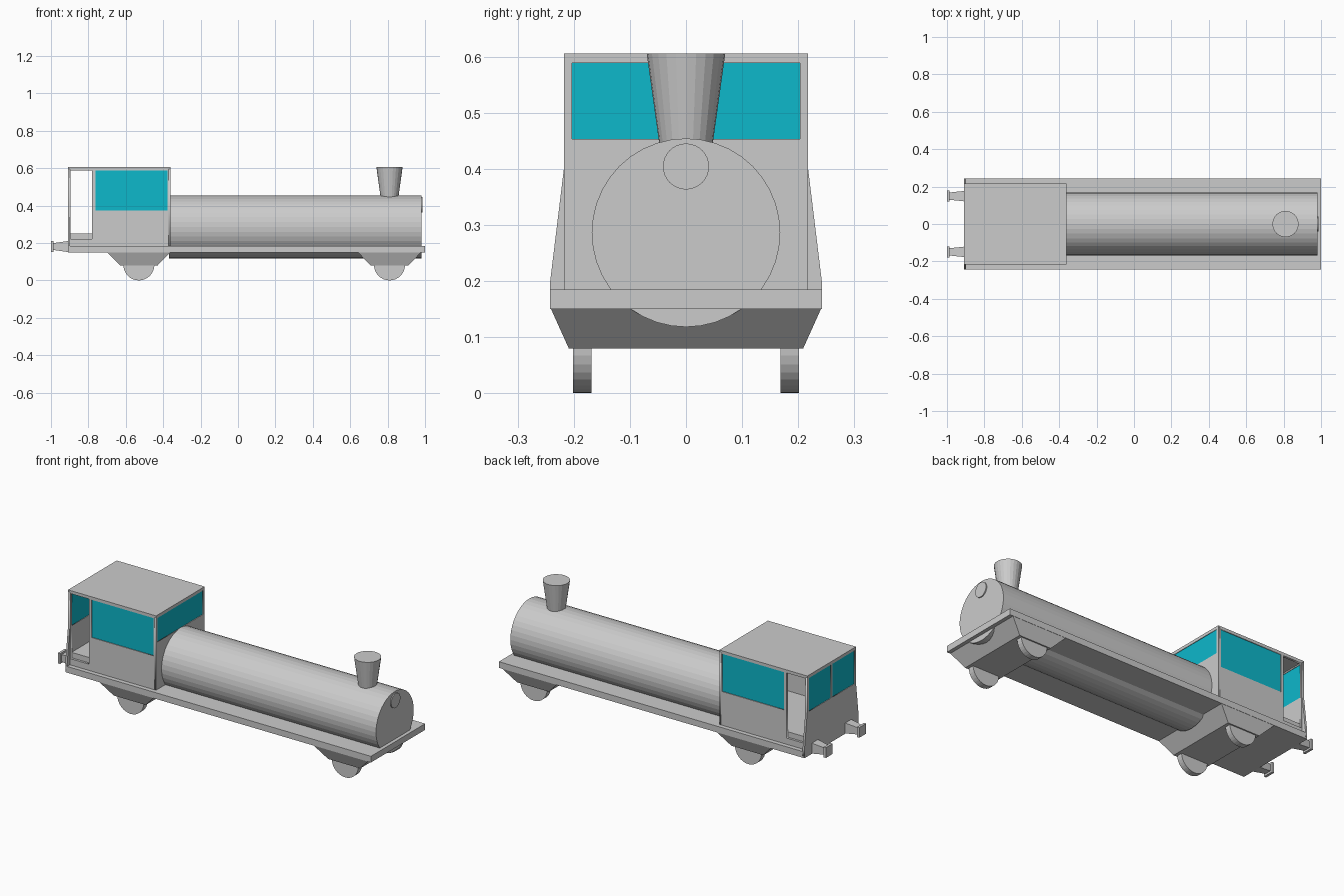
import bpy, bmesh, math
from mathutils import Matrix, Vector

if "Cube" in bpy.data.objects:
    bpy.data.objects.remove(bpy.data.objects["Cube"])


def material(name, rgb):
    m = bpy.data.materials.new(name)
    m.diffuse_color = (*rgb, 1)
    m.use_nodes = True
    m.node_tree.nodes["Principled BSDF"].inputs["Base Color"].default_value = m.diffuse_color
    return m


GREY = material("light_grey", (0.6, 0.6, 0.6))
TEAL = material("teal_glass", (0.004, 0.48, 0.60))


def add(name, mesh, mat=GREY):
    mesh.materials.clear()
    mesh.materials.append(mat)
    ob = bpy.data.objects.new(name, mesh)
    bpy.context.collection.objects.link(ob)
    return ob


def from_bm(name, bm, mat=GREY):
    bmesh.ops.recalc_face_normals(bm, faces=bm.faces)
    me = bpy.data.meshes.new(name)
    bm.to_mesh(me)
    bm.free()
    return add(name, me, mat)


def box(name, x, y, z, mat=GREY):
    bm = bmesh.new()
    bmesh.ops.create_cube(bm, size=1)
    for v in bm.verts:
        v.co = [(a + b) / 2 + c * (b - a) for (a, b), c in zip((x, y, z), v.co)]
    return from_bm(name, bm, mat)


def loft(name, centre, rings, rot=Matrix()):
    """Solid through rectangles (height, half width, half depth)."""
    bm = bmesh.new()
    prev = None
    for h, a, b in rings:
        ring = [bm.verts.new(Vector(centre) + rot @ Vector((sx * a, sy * b, h)))
                for sx, sy in ((-1, -1), (1, -1), (1, 1), (-1, 1))]
        if prev:
            for i in range(4):
                j = (i + 1) % 4
                bm.faces.new((prev[i], prev[j], ring[j], ring[i]))
        else:
            bm.faces.new(ring[::-1])
        prev = ring
    bm.faces.new(prev)
    return from_bm(name, bm)


def cylinder(name, centre, axis, length, r1, r2, sides):
    bm = bmesh.new()
    rot = Vector((0, 0, 1)).rotation_difference(Vector(axis)).to_matrix().to_4x4()
    bmesh.ops.create_cone(bm, cap_ends=True, segments=sides, radius1=r1, radius2=r2,
                          depth=length, matrix=Matrix.Translation(centre) @ rot)
    return from_bm(name, bm)


def rect(u0, u1, v0, v1):
    return [(u0, v0), (u1, v0), (u1, v1), (u0, v1)]


def wall(name, outlines, thick, matrix):
    """Flat panel from an outer outline followed by its openings."""
    cu = bpy.data.curves.new(name, 'CURVE')
    cu.dimensions, cu.fill_mode, cu.extrude = '2D', 'BOTH', thick / 2
    for pts in outlines:
        sp = cu.splines.new('POLY')
        sp.points.add(len(pts) - 1)
        for p, (u, v) in zip(sp.points, pts):
            p.co = (u, v, 0, 1)
        sp.use_cyclic_u = True
    tmp = bpy.data.objects.new(name + "_curve", cu)
    bpy.context.collection.objects.link(tmp)
    dg = bpy.context.evaluated_depsgraph_get()
    me = bpy.data.meshes.new_from_object(tmp.evaluated_get(dg))
    bpy.data.objects.remove(tmp)
    bm = bmesh.new()
    bm.from_mesh(me)
    bmesh.ops.remove_doubles(bm, verts=bm.verts, dist=1e-5)
    bm.transform(matrix)
    return from_bm(name, bm)


def facing_y(y):   # panel u -> x, v -> z
    return Matrix(((1, 0, 0, 0), (0, 0, -1, y), (0, 1, 0, 0), (0, 0, 0, 1)))


def facing_x(x):   # panel u -> y, v -> z
    return Matrix(((0, 0, 1, x), (1, 0, 0, 0), (0, 1, 0, 0), (0, 0, 0, 1)))


# Deck, boiler, chimney and smokebox door
box("deck", (-0.91, 1.0), (-0.242, 0.242), (0.15, 0.185))
cylinder("boiler", (0.305, 0, 0.286), (1, 0, 0), 1.35, 0.168, 0.168, 40)
cylinder("chimney", (0.81, 0, 0.5225), (0, 0, 1), 0.165, 0.047, 0.07, 24)
cylinder("boiler_door", (0.9825, 0, 0.404), (1, 0, 0), 0.007, 0.041, 0.041, 32)

# Running gear: tapered blocks with a pair of wheels each
for end, x in (("rear", -0.53), ("front", 0.81)):
    loft(end + "_wheel_block", (x, 0, 0), [(0.08, 0.10, 0.209), (0.151, 0.17, 0.241)])
    for side, s in (("left", 1), ("right", -1)):
        cylinder(f"{end}_{side}_wheel", (x, s * 0.185, 0.083), (0, 1, 0),
                 0.033, 0.083, 0.083, 32)

# Cab roof and floor
box("cab_roof", (-0.91, -0.36), (-0.217, 0.217), (0.595, 0.605))
box("cab_floor", (-0.898, -0.372), (-0.203, 0.203), (0.18, 0.25))

# Cab sides: doorway and window
for side, s in (("left", 1), ("right", -1)):
    wall(f"cab_{side}_wall",
         [rect(-0.899, -0.371, 0.18, 0.596), rect(-0.895, -0.78, 0.22, 0.588),
          rect(-0.763, -0.377, 0.375, 0.588)], 0.013, facing_y(s * 0.2105))
    box(f"cab_{side}_window", (-0.763, -0.377), sorted((s * 0.207, s * 0.213)),
        (0.375, 0.588), TEAL)

# Cab front wall with one wide window
wall("cab_front_wall", [rect(-0.217, 0.217, 0.18, 0.596),
                        rect(-0.203, 0.203, 0.453, 0.588)], 0.012, facing_x(-0.366))
box("cab_front_window", (-0.369, -0.363), (-0.203, 0.203), (0.453, 0.588), TEAL)

# Cab back wall, flared at the bottom, with two windows
flare = [(-0.242, 0.16), (0.242, 0.16), (0.242, 0.2), (0.217, 0.405),
         (0.217, 0.596), (-0.217, 0.596), (-0.217, 0.405), (-0.242, 0.2)]
wall("cab_back_wall", [flare, rect(-0.203, -0.007, 0.40, 0.588),
                       rect(0.007, 0.203, 0.40, 0.588)], 0.012, facing_x(-0.904))
for side, s in (("left", 1), ("right", -1)):
    box(f"cab_back_{side}_window", (-0.907, -0.901), sorted((s * 0.007, s * 0.203)),
        (0.40, 0.588), TEAL)

# Rear buffers: tapered stem and square head
back = Matrix.Rotation(-math.pi / 2, 3, 'Y')
for side, s in (("left", 1), ("right", -1)):
    loft(f"{side}_buffer_stem", (0, s * 0.149, 0.181),
         [(0.905, 0.030, 0.028), (0.99, 0.018, 0.019)], back)
    loft(f"{side}_buffer_head", (0, s * 0.149, 0.181),
         [(0.986, 0.029, 0.030), (1.0, 0.029, 0.030)], back)
